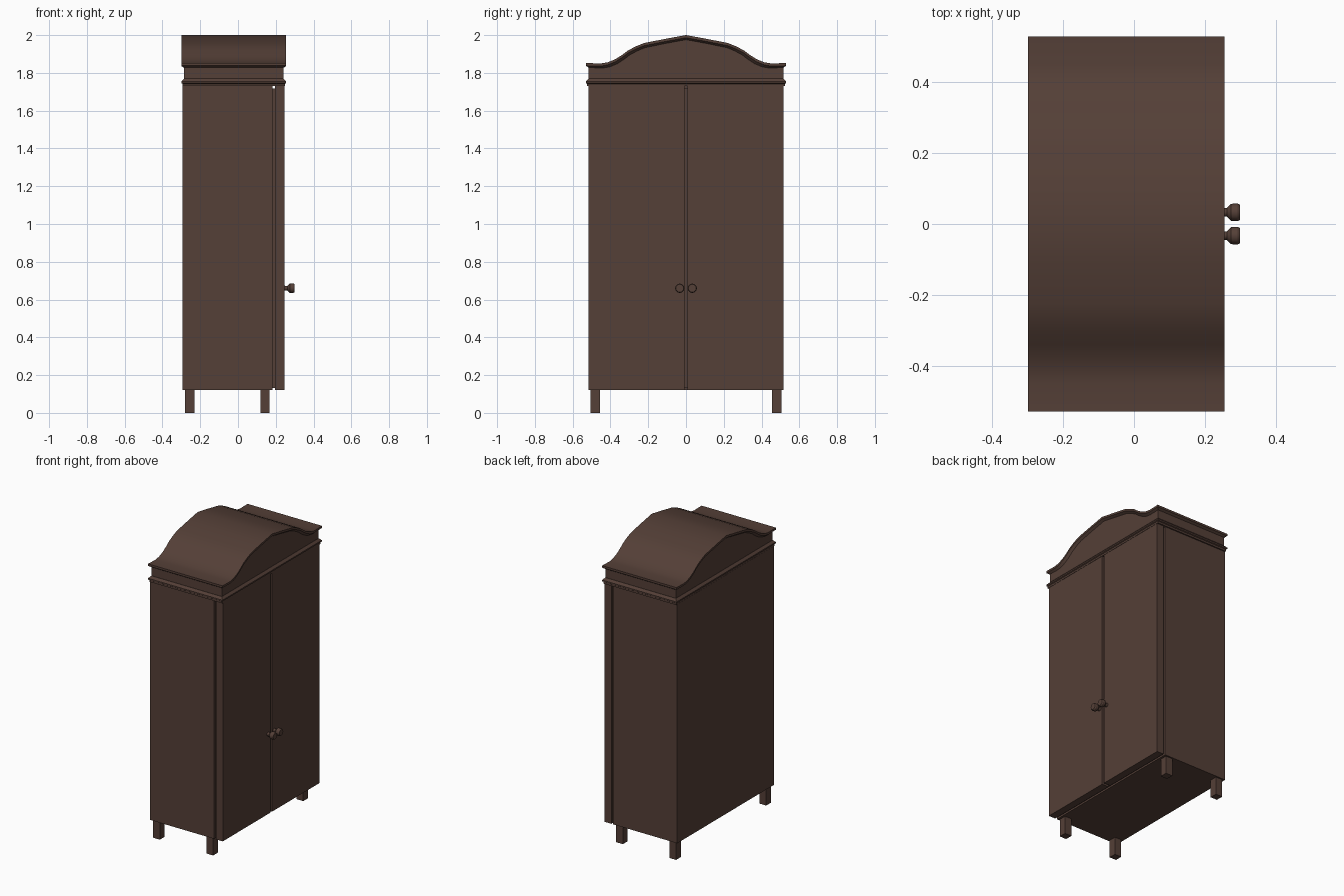
import bpy, bmesh, math
from mathutils import Matrix, Vector

old = bpy.data.objects.get("Cube")
if old:
    bpy.data.objects.remove(old, do_unlink=True)

# Dark stained wood
wood = bpy.data.materials.new("dark_brown_wood")
wood.use_nodes = True
colour = (0.089, 0.050, 0.038, 1)
wood.diffuse_color = colour
bsdf = next(n for n in wood.node_tree.nodes if n.type == 'BSDF_PRINCIPLED')
bsdf.inputs["Base Color"].default_value = colour
bsdf.inputs["Roughness"].default_value = 0.6


def finish(name, bm, smooth=False):
    bmesh.ops.recalc_face_normals(bm, faces=bm.faces[:])
    mesh = bpy.data.meshes.new(name)
    bm.to_mesh(mesh)
    bm.free()
    obj = bpy.data.objects.new(name, mesh)
    bpy.context.collection.objects.link(obj)
    mesh.materials.append(wood)
    if smooth:
        bpy.ops.object.select_all(action='DESELECT')
        obj.select_set(True)
        bpy.context.view_layer.objects.active = obj
        bpy.ops.object.shade_smooth_by_angle(angle=math.radians(30))
    return obj


def box(name, x, y, z):
    bm = bmesh.new()
    size = Vector((x[1] - x[0], y[1] - y[0], z[1] - z[0]))
    centre = Vector((sum(x), sum(y), sum(z))) / 2
    bmesh.ops.create_cube(bm, size=1, matrix=Matrix.Translation(centre) @ Matrix.Diagonal(size).to_4x4())
    return finish(name, bm)


def loft(name, levels, smooth=False):
    """Stack rings; each level is (inset, list of (y, z)) spanning back to front."""
    bm = bmesh.new()
    rings = []
    for inset, profile in levels:
        half = profile[-1][0]
        pts = [(y * (half - inset) / half, z) for y, z in profile]
        ring = [bm.verts.new((0.255 - inset, y, z)) for y, z in pts]
        ring += [bm.verts.new((-0.30 + inset, y, z)) for y, z in reversed(pts)]
        rings.append(ring)
    n = len(rings[0])
    for a, b in zip(rings, rings[1:]):
        for i in range(n):
            j = (i + 1) % n
            bm.faces.new((a[i], a[j], b[j], b[i]))
    for ring in (rings[0], rings[-1]):
        for i in range(n // 2 - 1):
            bm.faces.new((ring[i], ring[i + 1], ring[n - 2 - i], ring[n - 1 - i]))
    return finish(name, bm, smooth)


# Cabinet carcass and the recessed core behind the doors
box("carcass", (-0.295, 0.183), (-0.515, 0.515), (0.12, 1.732))
box("door_core", (0.18, 0.201), (-0.50, 0.50), (0.132, 1.718))

# Square legs
for x_name, x in (("back", -0.28), ("front", 0.118)):
    for y_name, y in (("right", -0.505), ("left", 0.455)):
        box(f"{x_name}_{y_name}_leg", (x, x + 0.05), (y, y + 0.05), (0, 0.122))

# Stepped moulding above the doors
LEVELS = ((0.006, 1.73), (0.006, 1.742), (0, 1.746), (0, 1.755), (0.014, 1.77))
loft("lower_moulding", [(inset, [(-0.53, z), (0.53, z)]) for inset, z in LEVELS])

# Arched pediment with an overhanging lip
half_arch = [(0, 2.0), (0.11, 1.98), (0.222, 1.958), (0.262, 1.942), (0.305, 1.92),
             (0.34, 1.894), (0.375, 1.872), (0.415, 1.856), (0.45, 1.85), (0.53, 1.852)]
arch = [(-y, z) for y, z in half_arch[:0:-1]] + half_arch


def dropped(amount):
    return [(y, z - amount) for y, z in arch]


loft("arched_pediment", [
    (0.015, [(y, 1.765) for y, z in arch]),
    (0.015, dropped(0.024)),
    (0.003, dropped(0.016)),
    (0.0, dropped(0.014)),
    (0.0, arch),
], smooth=True)


# Doors with two sunken panels each
def door(name, side):
    bm = bmesh.new()
    ys = [side * y for y in (0.008, 0.06, 0.46, 0.515)]
    zs = (0.12, 0.175, 0.61, 0.71, 1.675, 1.732)
    grid = [[bm.verts.new((0.247, y, z)) for z in zs] for y in ys]
    panels = []
    for i in range(3):
        for j in range(5):
            quad = [grid[i][j], grid[i + 1][j], grid[i + 1][j + 1], grid[i][j + 1]]
            face = bm.faces.new(quad if side > 0 else quad[::-1])
            if i == 1 and j in (1, 3):
                panels.append(face)
    rim = [e for e in bm.edges if e.is_boundary]
    bmesh.ops.inset_individual(bm, faces=panels, thickness=0.014, depth=-0.015, use_even_offset=True)
    new = bmesh.ops.extrude_edge_only(bm, edges=rim)["geom"]
    bmesh.ops.translate(bm, vec=(-0.05, 0, 0), verts=[g for g in new if isinstance(g, bmesh.types.BMVert)])
    bmesh.ops.holes_fill(bm, edges=[e for e in bm.edges if e.is_boundary], sides=0)
    finish(name, bm)


# Turned knobs
def knob(name, y):
    bm = bmesh.new()
    profile = ((0.24, 0.014), (0.262, 0.012), (0.274, 0.024), (0.293, 0.025), (0.30, 0.021))
    sides = 12
    rings = [[bm.verts.new((x, y + r * math.cos(math.tau * k / sides), 0.66 + r * math.sin(math.tau * k / sides)))
              for k in range(sides)] for x, r in profile]
    for a, b in zip(rings, rings[1:]):
        for k in range(sides):
            m = (k + 1) % sides
            bm.faces.new((a[k], a[m], b[m], b[k]))
    bm.faces.new(rings[0])
    bm.faces.new(rings[-1])
    finish(name, bm, smooth=True)


for label, side in (("right", -1), ("left", 1)):
    door(f"{label}_door", side)
    knob(f"{label}_knob", side * 0.033)
